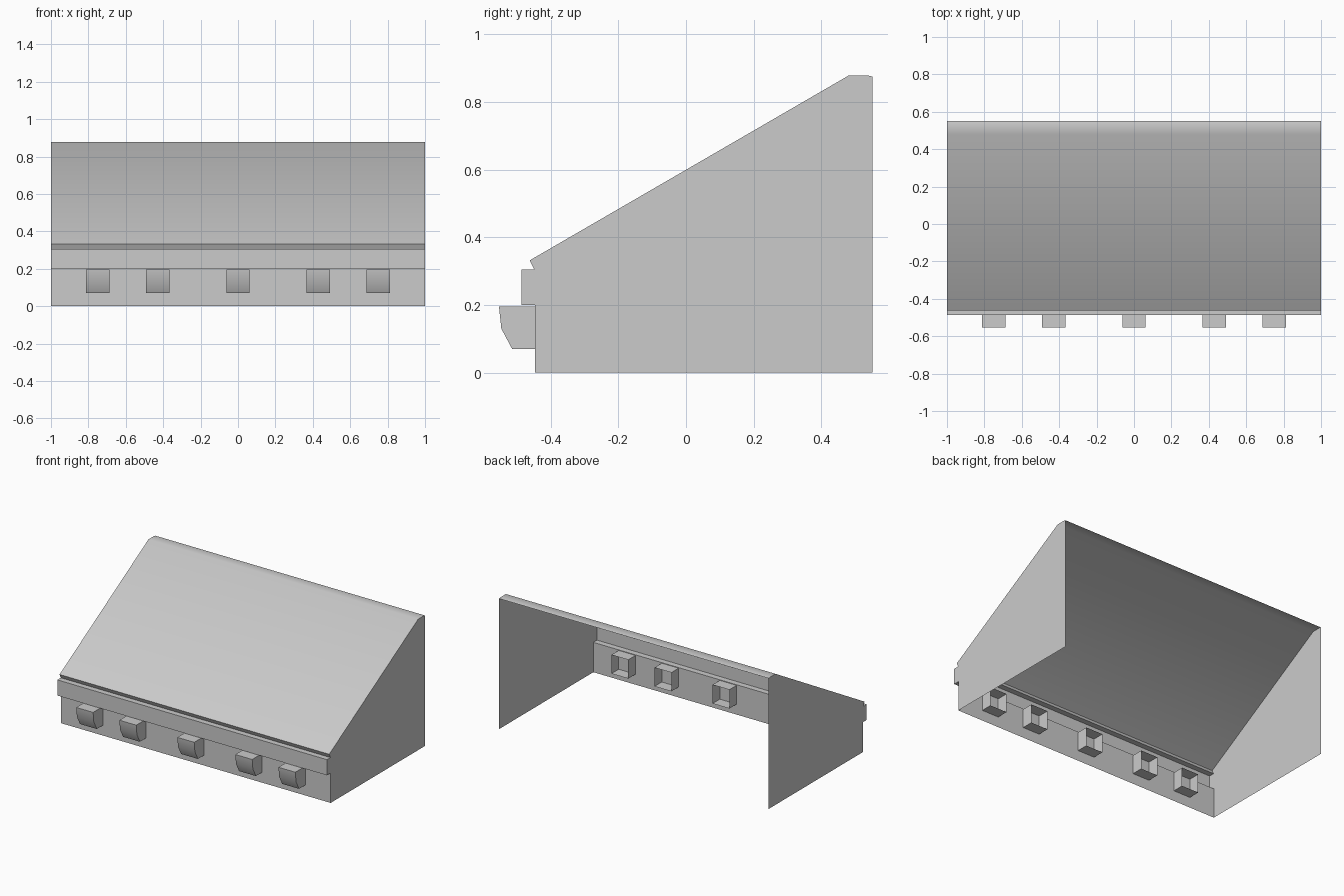
import bpy
import bmesh
import math

cube = bpy.data.objects.get("Cube")
if cube:
    bpy.data.objects.remove(cube, do_unlink=True)

grey = bpy.data.materials.new("light_grey")
grey.use_nodes = True
colour = (0.6, 0.6, 0.6, 1)
grey.diffuse_color = colour
grey.node_tree.nodes["Principled BSDF"].inputs["Base Color"].default_value = colour


def open_shell(name, profile, x_centre, width, smooth_angle):
    """Thin sheet along a (y, z) profile, with closed ends and an open back."""
    bm = bmesh.new()
    right, left = [
        [bm.verts.new((x_centre + side * width / 2, y, z)) for y, z in profile]
        for side in (-1, 1)
    ]
    for i in range(len(profile) - 1):
        bm.faces.new((right[i], left[i], left[i + 1], right[i + 1]))
    bm.faces.new(right)
    bm.faces.new(left[::-1])
    bm.normal_update()
    mesh = bpy.data.meshes.new(name)
    bm.to_mesh(mesh)
    bm.free()
    mesh.materials.append(grey)
    obj = bpy.data.objects.new(name, mesh)
    bpy.context.collection.objects.link(obj)
    bpy.ops.object.select_all(action="DESELECT")
    obj.select_set(True)
    bpy.context.view_layer.objects.active = obj
    bpy.ops.object.shade_smooth_by_angle(angle=math.radians(smooth_angle))
    return obj


# Housing: front wall, raised band, groove, sloping roof and short flat top
housing_profile = [
    (-0.447, 0), (-0.447, 0.2), (-0.486, 0.2), (-0.486, 0.305),
    (-0.449, 0.305), (-0.462, 0.332), (0.48, 0.878), (0.54, 0.878),
    (0.552, 0.875), (0.552, 0),
]
# The back stays open, so the last point only closes the end panels
open_shell("housing", housing_profile, 0, 2, 38)
housing = bpy.data.objects["housing"]
bm = bmesh.new()
bm.from_mesh(housing.data)
back = [f for f in bm.faces if f.normal.y > 0.99]
bmesh.ops.delete(bm, geom=back, context="FACES_ONLY")
bm.to_mesh(housing.data)
bm.free()

# Hollow hooks through the front wall, open on the inside
hook_profile = [
    (-0.37, 0.07), (-0.514, 0.07), (-0.546, 0.13), (-0.553, 0.196), (-0.37, 0.196),
]
for number, x in enumerate((-0.75, -0.43, 0, 0.43, 0.75), 1):
    open_shell(f"hook_{number}", hook_profile, x, 0.125, 35)
